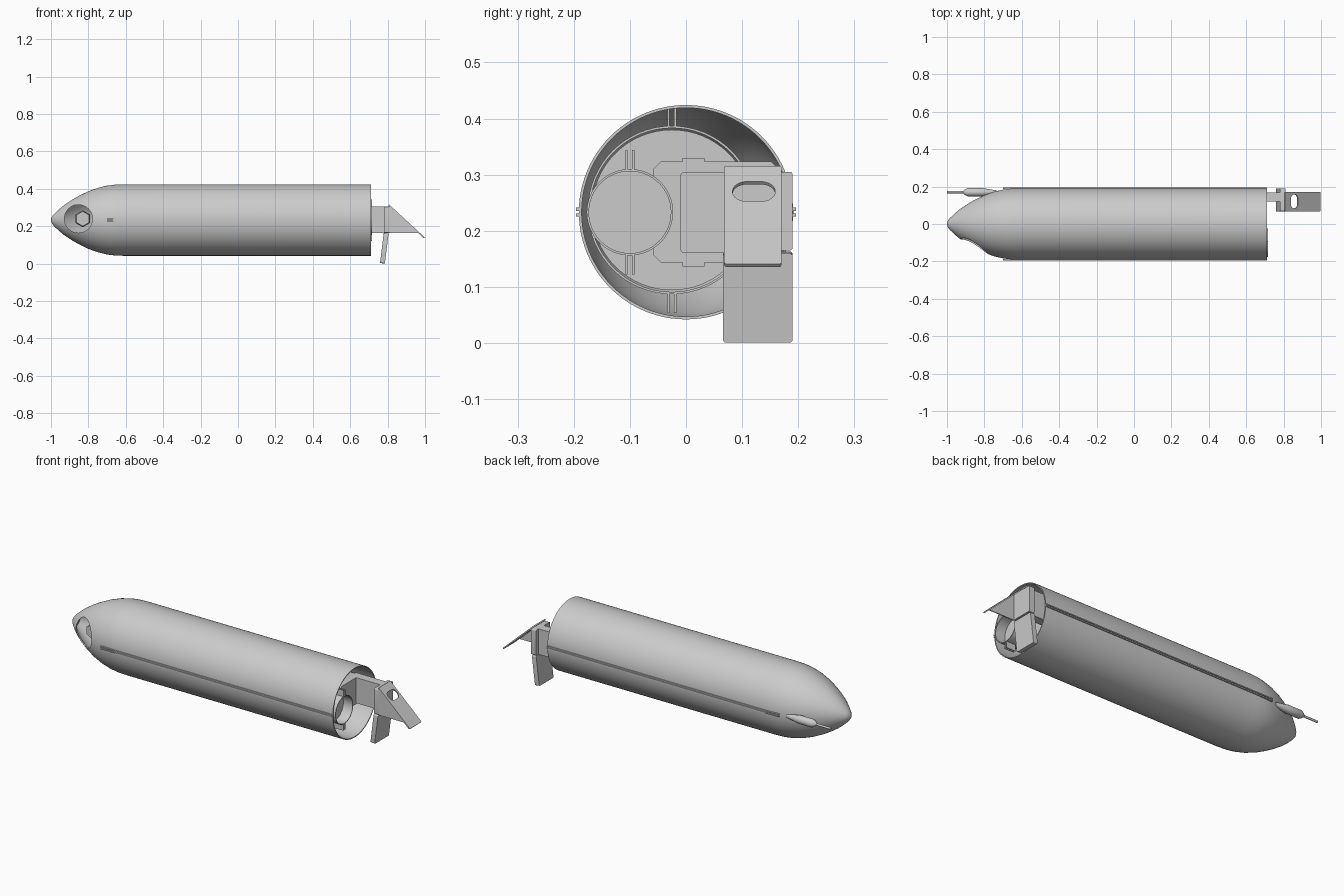
import bpy, bmesh, math
from mathutils import Matrix, Vector

cube = bpy.data.objects.get("Cube")
if cube:
    bpy.data.objects.remove(cube)

AXIS_Z = 0.233
END_X = 0.71


def add(name, bm, smooth=True):
    bmesh.ops.remove_doubles(bm, verts=bm.verts, dist=1e-5)
    bmesh.ops.recalc_face_normals(bm, faces=bm.faces)
    mesh = bpy.data.meshes.new(name)
    bm.to_mesh(mesh)
    bm.free()
    ob = bpy.data.objects.new(name, mesh)
    bpy.context.collection.objects.link(ob)
    if smooth:
        shade(ob)
    return ob


def shade(ob):
    bpy.ops.object.select_all(action='DESELECT')
    ob.select_set(True)
    bpy.context.view_layer.objects.active = ob
    bpy.ops.object.shade_smooth_by_angle(angle=math.radians(30))


def lathe(name, profile, y=0, z=AXIS_Z, steps=64, smooth=True):
    """Revolve (x, radius) points around a line parallel to x."""
    bm = bmesh.new()
    verts = [bm.verts.new((x, y + r, z)) for x, r in profile]
    edges = [bm.edges.new(pair) for pair in zip(verts, verts[1:])]
    bmesh.ops.spin(bm, geom=verts + edges, cent=(0, y, z), axis=(1, 0, 0),
                   angle=math.tau, steps=steps)
    return add(name, bm, smooth)


def box(name, x, y, z):
    bm = bmesh.new()
    bmesh.ops.create_cube(bm, size=1)
    for v in bm.verts:
        for i, (lo, hi) in enumerate((x, y, z)):
            v.co[i] = lo if v.co[i] < 0 else hi
    return add(name, bm, False)


def plate(name, loops, thick, origin, u, v):
    """Extruded flat outline; later loops are holes."""
    u, v = Vector(u).normalized(), Vector(v).normalized()
    curve = bpy.data.curves.new(name, 'CURVE')
    curve.dimensions, curve.fill_mode, curve.extrude = '2D', 'BOTH', thick / 2
    for pts in loops:
        spline = curve.splines.new('POLY')
        spline.points.add(len(pts) - 1)
        for p, (a, b) in zip(spline.points, pts):
            p.co = (a, b, 0, 1)
        spline.use_cyclic_u = True
    temp = bpy.data.objects.new(name + "_outline", curve)
    bpy.context.collection.objects.link(temp)
    dg = bpy.context.evaluated_depsgraph_get()
    bm = bmesh.new()
    flat = bpy.data.meshes.new_from_object(temp.evaluated_get(dg))
    bm.from_mesh(flat)
    bpy.data.objects.remove(temp)
    bpy.data.meshes.remove(flat)
    frame = Matrix((u, v, u.cross(v))).transposed().to_4x4()
    frame.translation = Vector(origin)
    bmesh.ops.transform(bm, matrix=frame, verts=bm.verts)
    return add(name, bm)


def rounded(a0, a1, b0, b1, r, n=5):
    """Rectangle with rounded corners; n=1 gives chamfers."""
    corners = ((a1 - r, b1 - r), (a0 + r, b1 - r), (a0 + r, b0 + r), (a1 - r, b0 + r))
    return [(a + r * math.cos(t), b + r * math.sin(t))
            for k, (a, b) in enumerate(corners) for i in range(n + 1)
            for t in [(k + i / n) * math.pi / 2]]


Y, Z, X = (0, 1, 0), (0, 0, 1), (1, 0, 0)

# Hollow hull with an ogive nose and an open rear end
nose = [(-1, 0), (-0.997, 0.015), (-0.985, 0.031), (-0.96, 0.055), (-0.93, 0.08),
        (-0.89, 0.107), (-0.85, 0.13), (-0.8, 0.154), (-0.75, 0.172), (-0.7, 0.184),
        (-0.66, 0.189), (-0.61, 0.191)]
wall = 0.005
inner = [(x + wall, max(r - wall, 0)) for x, r in nose[2:]]
hull = lathe("hull", nose + [(END_X, 0.191), (END_X, 0.186)] + inner[::-1]
             + [(-0.985, 0)], steps=96)

# Round side window cut into the nose
bm = bmesh.new()
bmesh.ops.create_cone(bm, cap_ends=True, segments=48, radius1=0.075, radius2=0.075, depth=0.2,
                      matrix=Matrix.Translation((-0.853, -0.14, 0.24))
                      @ Matrix.Rotation(math.pi / 2, 4, 'X'))
cutter = add("window_cutter", bm, False)
cutter.hide_render = True
mod = hull.modifiers.new("window", 'BOOLEAN')
mod.operation, mod.solver, mod.object = 'DIFFERENCE', 'EXACT', cutter
bpy.context.view_layer.objects.active = hull
bpy.ops.object.modifier_apply(modifier=mod.name)
bpy.data.objects.remove(cutter)
shade(hull)

# Hexagonal sensor behind the window
bm = bmesh.new()
bmesh.ops.create_cone(bm, cap_ends=True, segments=6, radius1=0.045, radius2=0.04, depth=0.1,
                      matrix=Matrix.Translation((-0.83, -0.03, 0.24))
                      @ Matrix.Rotation(math.pi / 2, 4, 'X'))
add("nose_sensor", bm, False)

# Paired seam strips along both sides
for side, name in ((1, "left"), (-1, "right")):
    for k in (-1, 1):
        ys = sorted((side * 0.186, side * 0.196))
        zc = AXIS_Z + k * 0.005
        box(f"seam_strip_{name}", (-0.7, END_X), ys, (zc - 0.003, zc + 0.003))

# Probe beside the nose
lathe("side_probe", [(-1, 0), (-1, 0.006), (-0.915, 0.006), (-0.905, 0.014), (-0.89, 0.022),
                     (-0.81, 0.022), (-0.775, 0.016), (-0.735, 0.01), (-0.735, 0)],
      y=0.17, steps=24)

# Internal pressure canister and thruster tube
lathe("canister", [(-0.5, 0), (-0.5, 0.143), (0.45, 0.143), (0.45, 0)], y=-0.025, z=0.237)
lathe("thruster_tube", [(0.45, 0), (0.45, 0.073), (0.66, 0.073), (0.66, 0)], y=-0.1)


# Clamps: a ring with pairs of tabs at top and bottom
def clamp(name, x0, x1, y, z, r, tab):
    t = 0.004
    lathe(name, [(x0, r), (x1, r), (x1, r - t), (x0, r - t), (x0, r)], y, z)
    for k in (-1, 1):
        for s in (-1, 1):
            yc = y + s * 0.006
            zs = sorted((z + k * (r - t), z + k * (r + tab)))
            box(name + "_tab", (x0, x1), (yc - t / 2, yc + t / 2), zs)


clamp("canister_clamp", 0.4, 0.5, -0.025, 0.237, 0.15, 0.034)
clamp("thruster_clamp", 0.66, 0.717, -0.1, AXIS_Z, 0.077, 0.034)

# Steering unit inside the hull
plate("steering_mount", [rounded(-0.058, 0.165, 0.143, 0.323, 0.013, 1)], 0.03,
      (0.52, 0, 0), Y, Z)
box("steering_mount_tab", (0.505, 0.535), (-0.006, 0.033), (0.136, 0.33))
plate("steering_box", [rounded(-0.01, 0.165, 0.16, 0.305, 0.008)], 0.1, (0.585, 0, 0), Y, Z)

# Arm leaving the open end, and the hinge block it carries
box("tail_arm", (0.6, 0.79), (0.12, 0.168), (0.165, 0.305))
plate("hinge_block", [rounded(0.068, 0.19, 0.165, 0.305, 0.005)], 0.03, (0.795, 0, 0), Y, Z)

# Sloping upper fin with an oval slot, and its side web
slope = Vector((-0.19, 0, 0.175))
foot = Vector((0.996, 0.12, 0.138))
plate("upper_fin", [rounded(-0.052, 0.05, 0, slope.length, 0.005),
                    rounded(-0.037, 0.039, 0.165, 0.217, 0.0255, 8)],
      0.007, foot, Y, slope)
plate("fin_web", [[(0.81, 0.165), (0.963, 0.165), (0.81, 0.305)]], 0.005,
      (0, 0.071, 0), X, Z)

# Hanging lower fin, slightly raked
plate("lower_fin", [rounded(0.066, 0.19, 0.002, 0.163, 0.006)], 0.026,
      (0.772, 0, 0), Y, (0.02, 0, 0.16))
